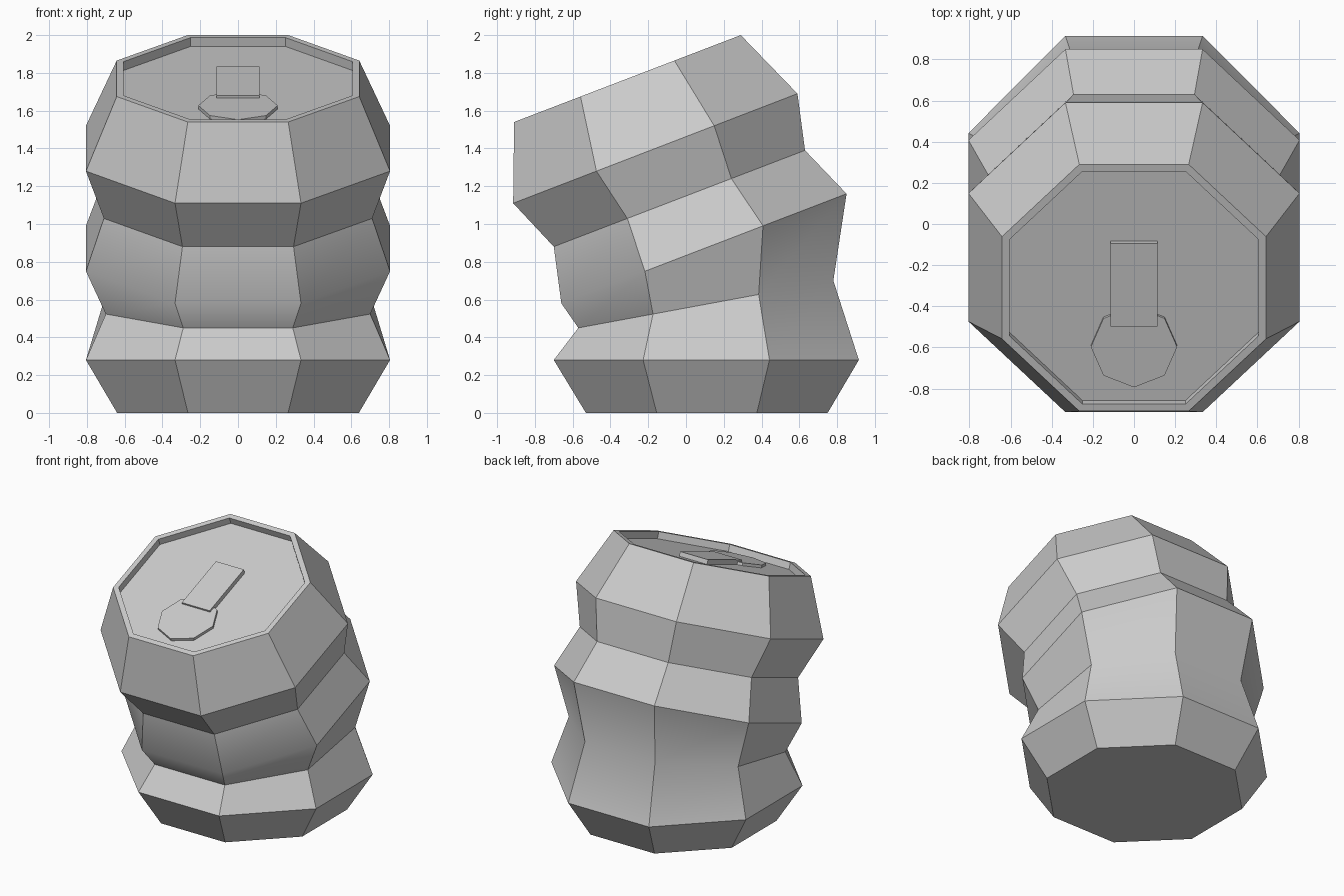
import bpy
import bmesh
import math
from mathutils import Matrix, Vector

cube = bpy.data.objects.get("Cube")
if cube:
    bpy.data.objects.remove(cube, do_unlink=True)

metal = bpy.data.materials.new("plain grey metal")
metal.use_nodes = True
grey = (0.6, 0.6, 0.6, 1)
metal.diffuse_color = grey
metal.node_tree.nodes["Principled BSDF"].inputs["Base Color"].default_value = grey


def finish(name, bm):
    """Turn a bmesh into a shaded grey object."""
    bmesh.ops.recalc_face_normals(bm, faces=bm.faces)
    mesh = bpy.data.meshes.new(name)
    bm.to_mesh(mesh)
    bm.free()
    mesh.materials.append(metal)
    obj = bpy.data.objects.new(name, mesh)
    bpy.context.collection.objects.link(obj)
    bpy.ops.object.select_all(action='DESELECT')
    obj.select_set(True)
    bpy.context.view_layer.objects.active = obj
    bpy.ops.object.shade_smooth_by_angle(angle=math.radians(30))
    return obj


def octagon(front, back, half_width):
    """Tilted octagon spanning a front and a back (y, z) point."""
    f, b = Vector((0, *front)), Vector((0, *back))
    centre, half = (f + b) / 2, (b - f) / 2
    scale = 1 / math.cos(math.pi / 8)
    points = []
    for i in range(8):
        a = math.pi / 8 + i * math.pi / 4
        points.append(centre + half * (math.sin(a) * scale)
                      + Vector((math.cos(a) * scale * half_width, 0, 0)))
    return points


# Crumpled can body: front point, back point, half width of each fold
folds = [
    ((-0.53, 0.0), (0.75, 0.0), 0.64),
    ((-0.70, 0.28), (0.915, 0.28), 0.805),
    ((-0.57, 0.45), (0.78, 0.70), 0.70),
    ((-0.66, 0.58), (0.85, 1.16), 0.805),
    ((-0.70, 0.88), (0.63, 1.39), 0.71),
    ((-0.915, 1.11), (0.59, 1.69), 0.805),
    ((-0.91, 1.54), (0.29, 2.0), 0.642),
]
rings = [octagon(*fold) for fold in folds]

# Rim and sunken lid follow the tilt of the top fold
tilt = math.atan2(0.46, 1.2)
normal = Vector((0, -math.sin(tilt), math.cos(tilt)))
top_centre = sum(rings[-1], Vector()) / 8
lid_centre = top_centre - normal * 0.05
rim = [top_centre + (p - top_centre) * 0.943 for p in rings[-1]]
rings += [rim, [p - normal * 0.05 for p in rim]]

bm = bmesh.new()
loops = [[bm.verts.new(p) for p in ring] for ring in rings]
for low, high in zip(loops, loops[1:]):
    for i in range(8):
        j = (i + 1) % 8
        bm.faces.new((low[i], low[j], high[j], high[i]))
bm.faces.new(loops[0])
bm.faces.new(loops[-1])
finish("can_body", bm)

lid_frame = Matrix.Translation(lid_centre) @ Matrix.Rotation(tilt, 4, 'X')

# Eight-sided mouth plate
bm = bmesh.new()
bmesh.ops.create_cone(bm, cap_ends=True, segments=8, radius1=0.21, radius2=0.21,
                      depth=0.02, matrix=Matrix.Translation((0, -0.32, 0.01)))
finish("mouth_plate", bm).matrix_world = lid_frame

# Pull tab, overlapping the mouth plate
bm = bmesh.new()
bmesh.ops.create_cube(bm, size=1, matrix=Matrix.Translation((0, 0.007, 0.0165))
                      @ Matrix.Diagonal((0.23, 0.432, 0.033, 1)))
finish("pull_tab", bm).matrix_world = lid_frame
